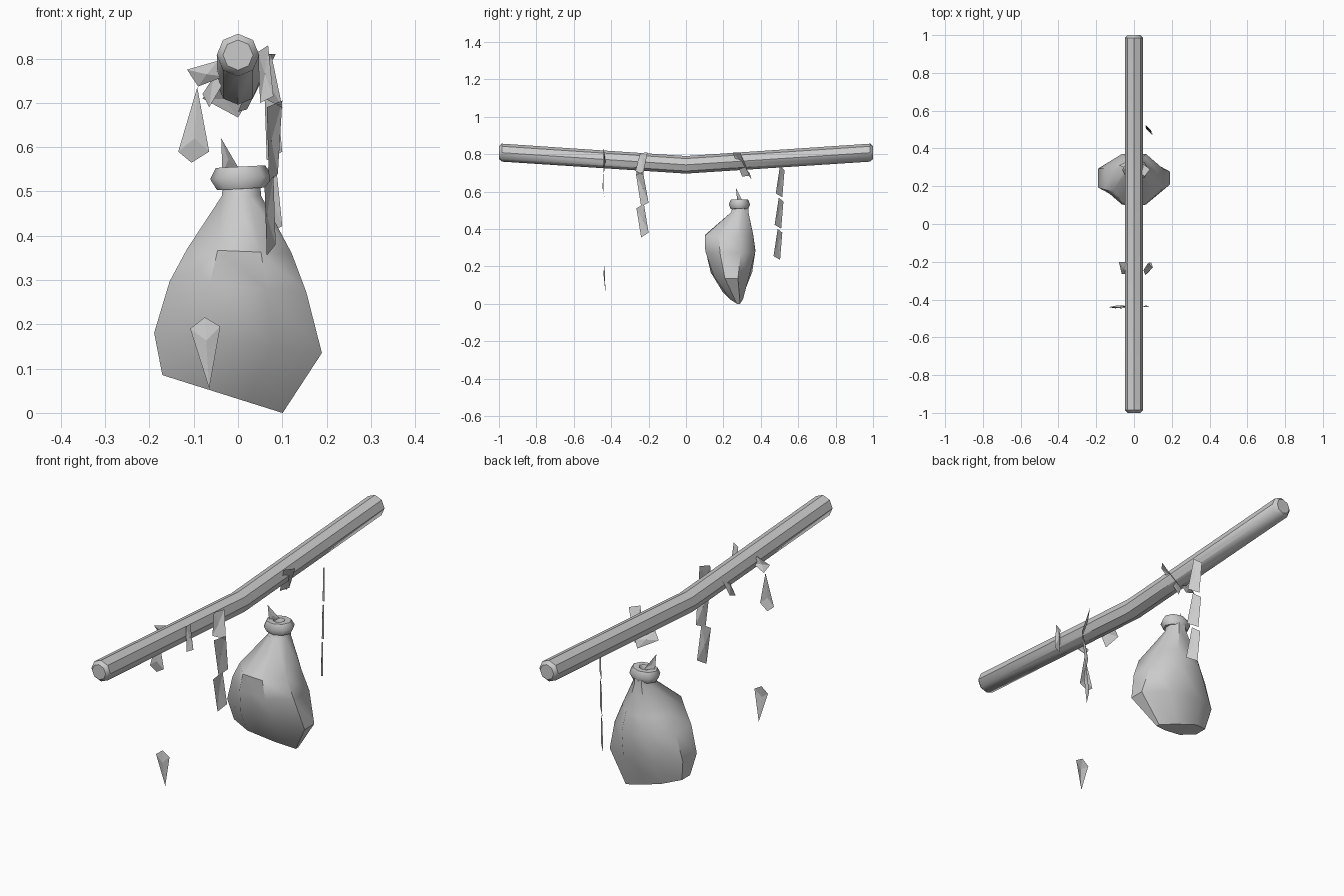
import bpy, bmesh, math
from mathutils import Vector

if "Cube" in bpy.data.objects:
    bpy.data.objects.remove(bpy.data.objects["Cube"])


def make(name, verts, faces, smooth=None):
    me = bpy.data.meshes.new(name)
    me.from_pydata([tuple(v) for v in verts], [], faces)
    bm = bmesh.new()
    bm.from_mesh(me)
    bmesh.ops.recalc_face_normals(bm, faces=bm.faces)
    bm.to_mesh(me)
    bm.free()
    ob = bpy.data.objects.new(name, me)
    bpy.context.collection.objects.link(ob)
    if smooth:
        bpy.ops.object.select_all(action='DESELECT')
        bpy.context.view_layer.objects.active = ob
        ob.select_set(True)
        bpy.ops.object.shade_smooth_by_angle(angle=math.radians(smooth))
    return ob


def loft(name, rings, smooth):
    n = len(rings[0])
    verts = [v for r in rings for v in r]
    faces = [(k * n + i, k * n + (i + 1) % n, (k + 1) * n + (i + 1) % n, (k + 1) * n + i)
             for k in range(len(rings) - 1) for i in range(n)]
    faces += [tuple(range(n)), tuple(range((len(rings) - 1) * n, len(rings) * n))]
    return make(name, verts, faces, smooth)


def scrap(name, pts, bulge=0.008):
    """Cloth or leaf scrap: a polygon with a raised centre."""
    pts = [Vector(p) for p in pts]
    c = sum(pts, Vector()) / len(pts)
    nrm = (pts[1] - pts[0]).cross(pts[2] - pts[0]).normalized()
    n = len(pts)
    return make(name, pts + [c + nrm * bulge], [(i, (i + 1) % n, n) for i in range(n)])


# Bent eight-sided pole with bevelled tips
pole = []
for y, z, r in [(-1, .808, .034), (-.985, .808, .048), (0, .743, .047),
                (.985, .808, .048), (1, .808, .034)]:
    pole.append([(r * math.sin(i * math.pi / 4), y, z + r * math.cos(i * math.pi / 4))
                 for i in range(8)])
loft("pole", pole, 40)

# Sack: cx, cy, z, rx, ry, slope of z along x, depth taper and depth shift along x
sack = []
for cx, cy, z, rx, ry, slope, taper, shift in [
        (.008, .29, .52, .045, .042, 0, 0, 0),
        (.008, .288, .49, .048, .046, 0, 0, 0),
        (.003, .23, .365, .128, .13, -.04, 0, 0),
        (.0, .237, .285, .167, .134, -.08, 0, 0),
        (.0, .243, .158, .205, .103, -.12, -.2, .0),
        (-.035, .262, .0425, .147, .046, -.315, -.6, .02)]:
    ring = []
    for i in range(8):
        a = (i + .5) * math.pi / 4
        c, s = math.cos(a), math.sin(a)
        ring.append((cx + rx * c, cy + ry * 1.08 * s * (1 + taper * c) + shift * c,
                     z + slope * rx * c))
    sack.append(ring)
loft("sack", sack, 45)

# Tied collar of the sack
bpy.ops.mesh.primitive_torus_add(major_segments=8, minor_segments=6, major_radius=.043,
                                 minor_radius=.029, location=(.007, .286, .531),
                                 rotation=(0, math.radians(-3), 0))
bpy.context.object.name = "sack_collar"
bpy.context.object.scale = (.97, .8, 1)
bpy.ops.object.shade_smooth_by_angle(angle=math.radians(60))
scrap("sack_tip", [(-.035, .275, .54), (.0, .3, .555), (-.038, .267, .62)], .004)

# Hanging scraps at the front of the pole
scrap("front_scrap_top", [(-.115, -.44, .775), (-.09, -.43, .737), (-.03, -.44, .76),
                          (-.045, -.445, .795)])
scrap("front_scrap_left", [(-.092, -.44, .735), (-.135, -.44, .59), (-.105, -.435, .565),
                           (-.065, -.44, .59)])
scrap("front_scrap_low", [(-.075, -.435, .216), (-.108, -.435, .19), (-.065, -.43, .055),
                          (-.04, -.435, .195)])
scrap("front_scrap_right", [(.045, -.44, .815), (.068, -.44, .83), (.08, -.435, .715),
                            (.05, -.44, .7)])

# Middle string of scraps
scrap("middle_scrap_left", [(-.035, -.2, .79), (-.08, -.2, .72), (-.065, -.265, .69),
                            (-.03, -.265, .75)])
scrap("middle_scrap_1", [(.05, -.245, .805), (.075, -.205, .81), (.1, -.23, .69),
                         (.06, -.27, .71)])
scrap("middle_scrap_2", [(.065, -.267, .69), (.1, -.23, .705), (.09, -.2, .54),
                         (.07, -.24, .52)])
scrap("middle_scrap_3", [(.06, -.265, .51), (.08, -.225, .535), (.085, -.2, .38),
                         (.065, -.24, .355)])

# Scrap folded diagonally under the pole
scrap("wrap_right", [(.055, .25, .81), (.085, .29, .81), (.02, .34, .685), (0, .3, .68)])
scrap("wrap_left", [(.02, .34, .7), (0, .35, .667), (-.08, .31, .71), (-.055, .3, .745)])

# Back string of three scraps
for k, top in enumerate((.735, .567, .4)):
    scrap(f"back_scrap_{k + 1}", [(.085, .502 - .006 * k, top),
                                  (.06, .527 - .006 * k, top - .02),
                                  (.065, .515 - .006 * k, top - .165),
                                  (.1, .48 - .006 * k, top - .145)], .003)
